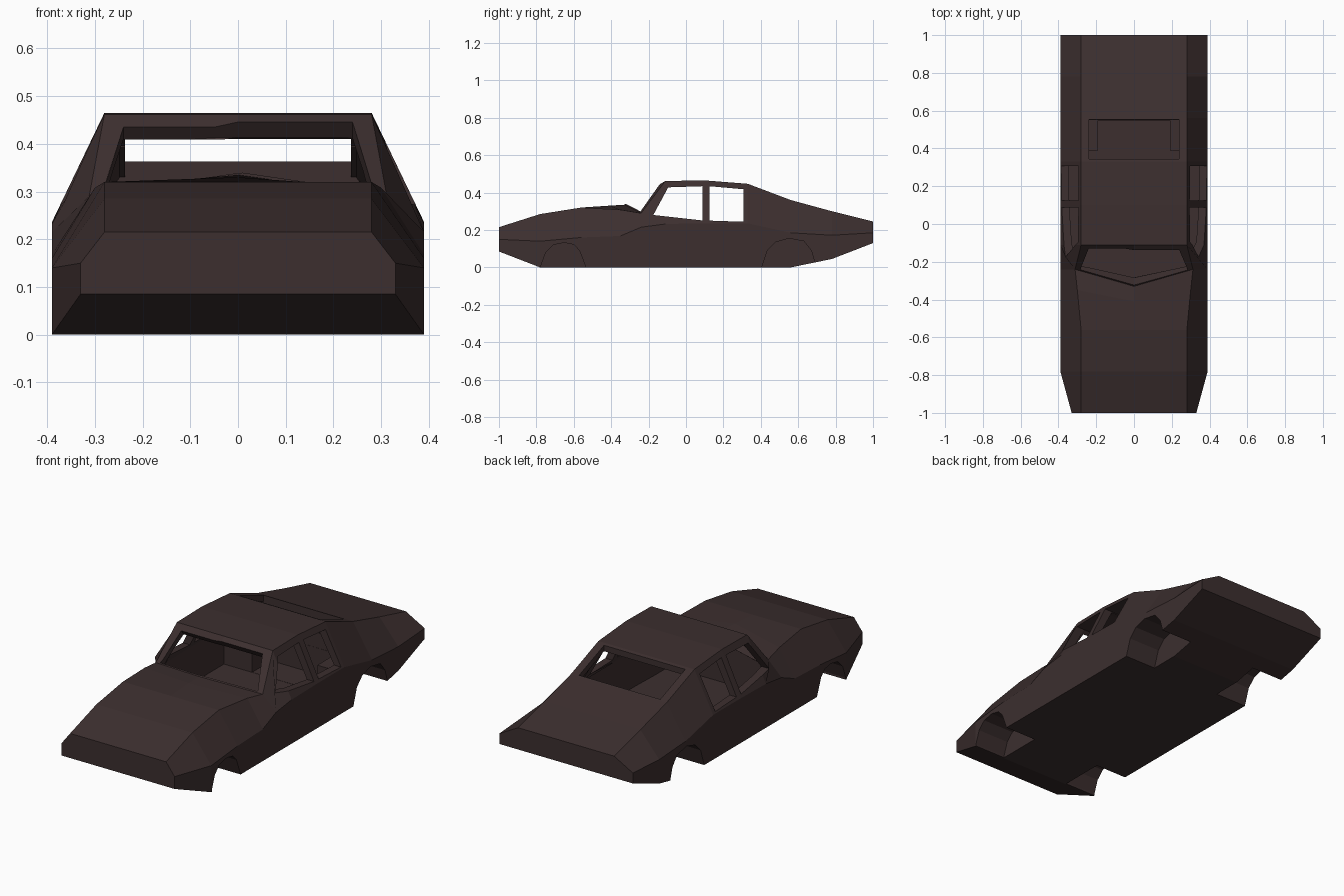
import bpy, bmesh
from mathutils import Vector

if "Cube" in bpy.data.objects:
    bpy.data.objects.remove(bpy.data.objects["Cube"])

paint = bpy.data.materials.new("dark_brown")
paint.diffuse_color = (0.045, 0.028, 0.028, 1)
paint.use_nodes = True
paint.node_tree.nodes["Principled BSDF"].inputs["Base Color"].default_value = paint.diffuse_color


def to_object(name, bm):
    bmesh.ops.recalc_face_normals(bm, faces=bm.faces)
    me = bpy.data.meshes.new(name)
    bm.to_mesh(me)
    bm.free()
    ob = bpy.data.objects.new(name, me)
    bpy.context.collection.objects.link(ob)
    me.materials.append(paint)
    return ob


def loft(name, sections):
    """section: y, sill z, sill x, crease z, shoulder x, shoulder z, centre y, centre z"""
    bm = bmesh.new()
    rings = []
    for y, zb, xb, zc, xt, zt, yc, zm in sections:
        pts = [(0, yc, zm), (xt, y, zt), (xb, y, zc), (xb, y, zb),
               (-xb, y, zb), (-xb, y, zc), (-xt, y, zt)]
        rings.append([bm.verts.new(p) for p in pts])
    for a, b in zip(rings, rings[1:]):
        for i in range(7):
            j = (i + 1) % 7
            bm.faces.new((a[i], a[j], b[j], b[i]))
    bm.faces.new(rings[0])
    bm.faces.new(rings[-1])
    return to_object(name, bm)


def hull(name, pts):
    bm = bmesh.new()
    for p in pts:
        bm.verts.new(p)
    bmesh.ops.convex_hull(bm, input=bm.verts)
    return to_object(name, bm)


def side_prism(name, profile, x0, x1):
    return hull(name, [(x, y, z) for x in (x0, x1) for y, z in profile])


def flat(y, zb, xb, zc, xt, zt):
    return (y, zb, xb, zc, xt, zt, y, zt)


def cut(body, cutter):
    m = body.modifiers.new("cut", 'BOOLEAN')
    m.operation = 'DIFFERENCE'
    m.solver = 'EXACT'
    m.object = cutter
    bpy.context.view_layer.objects.active = body
    bpy.ops.object.modifier_apply(modifier=m.name)
    bpy.data.objects.remove(cutter)


# outer car body
body = loft("car_body", [
    flat(-1.0, .085, .33, .15, .28, .215),
    flat(-.78, 0, .39, .14, .28, .285),
    flat(-.56, 0, .39, .16, .28, .32),
    (-.35, 0, .39, .168, .30, .308, -.41, .33),
    (-.24, 0, .39, .215, .312, .29, -.33, .335),
    flat(-.11, 0, .39, .232, .28, .462),
    flat(.10, 0, .39, .236, .28, .465),
    flat(.33, 0, .39, .236, .28, .447),
    flat(.56, 0, .39, .185, .28, .36),
    flat(.78, .045, .39, .172, .28, .30),
    flat(1.0, .13, .39, .185, .28, .245),
])

# wheel arches
front_arch = [(-.775, -.05), (-.775, .01), (-.75, .08), (-.71, .12), (-.65, .132),
              (-.60, .122), (-.57, .09), (-.535, 0), (-.535, -.05)]
rear_arch = [(.405, -.05), (.405, 0), (.435, .09), (.48, .135), (.55, .155),
             (.63, .14), (.67, .09), (.69, .02), (.69, -.05)]
for arch in (front_arch, rear_arch):
    for s in (1, -1):
        cut(body, side_prism("arch_cutter", arch, s * .205, s * .5))

# hollow cabin, stepping over the rear wheel wells
cut(body, loft("cabin_cutter", [
    flat(-.36, .03, .35, .15, .25, .26),
    (-.24, .03, .35, .20, .275, .255, -.29, .28),
    flat(-.095, .03, .355, .222, .25, .428),
    flat(.10, .03, .355, .226, .25, .432),
    flat(.33, .03, .355, .226, .25, .415),
    flat(.39, .03, .355, .21, .25, .395),
]))
cut(body, loft("rear_cabin_cutter", [
    flat(.38, .17, .353, .208, .248, .396),
    flat(.55, .17, .353, .18, .248, .33),
]))
cut(body, hull("rear_floor_cutter", [(x, y, z) for x in (-.19, .19)
                                     for y in (.37, .549) for z in (.031, .2)]))

# side windows
cut(body, side_prism("window_cutter", [(-.175, .28), (-.095, .428), (.087, .434), (.087, .251)], -.6, .6))
cut(body, side_prism("window_cutter", [(.125, .25), (.125, .434), (.307, .418), (.307, .244)], -.6, .6))

# windshield with pointed lower edge
panel = [(0, -.322, .337), (.285, -.24, .295), (-.285, -.24, .295), (.24, -.13, .435), (-.24, -.13, .435)]
d = Vector((0, -.6, .8))
cut(body, hull("windshield_cutter", [Vector(p) + d * k for p in panel for k in (-.09, .1)]))

# rear window
cut(body, hull("rear_window_cutter", [(x, y, z) for x in (-.237, .237)
                                      for y in (.345, .553) for z in (.25, .6)]))

for p in body.data.polygons:
    p.use_smooth = False
    p.material_index = 0
